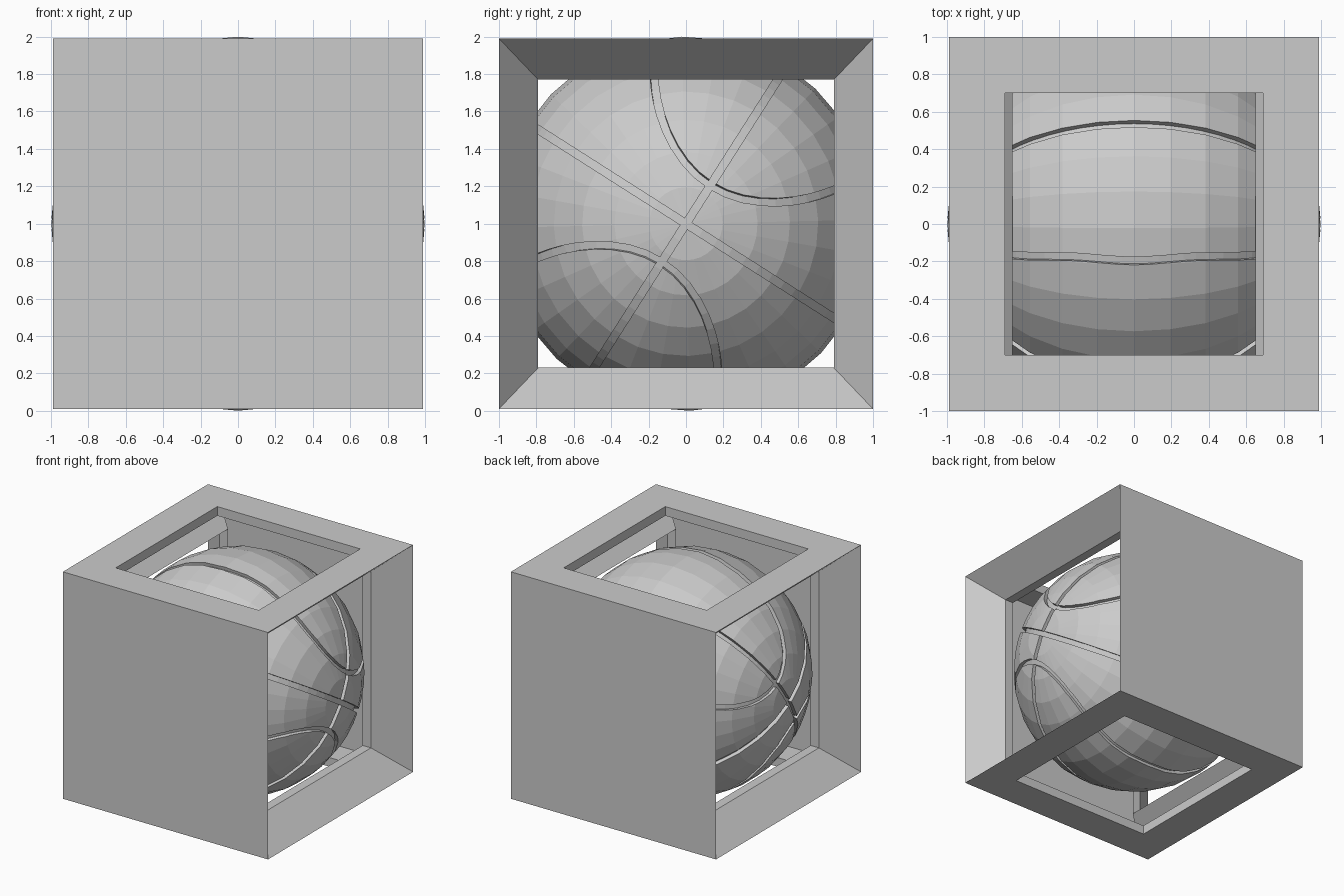
import bpy, bmesh
from math import sin, cos, pi, radians, sqrt
from mathutils import Vector, Matrix

if "Cube" in bpy.data.objects:
    bpy.data.objects.remove(bpy.data.objects["Cube"])

CENTRE = Vector((0, 0, 1))


def finish(bm, name):
    bmesh.ops.recalc_face_normals(bm, faces=bm.faces[:])
    me = bpy.data.meshes.new(name)
    bm.to_mesh(me)
    bm.free()
    ob = bpy.data.objects.new(name, me)
    ob.location = CENTRE
    bpy.context.collection.objects.link(ob)
    return ob


# Display case: hollow shell, solid front and back, open top/bottom and sides
def display_case():
    bm = bmesh.new()

    def corners(x, y, z):
        return {(a, b, c): bm.verts.new((a * x, b * y, c * z))
                for a in (-1, 1) for b in (-1, 1) for c in (-1, 1)}

    outer = corners(.99, 1, .99)
    inner = corners(.815, .92, .91)
    side_rings = [outer, corners(.73, .79, .77), corners(.65, .79, .77), inner]
    top_rings = [outer, corners(.69, .70, .99), corners(.69, .70, .91), inner]
    square = [(-1, -1), (1, -1), (1, 1), (-1, 1)]

    for s in (-1, 1):
        for rings, key in ((side_rings, lambda p: (s, *p)),
                           (top_rings, lambda p: (*p, s))):
            for r0, r1 in zip(rings, rings[1:]):
                for i in range(4):
                    p, q = key(square[i]), key(square[(i + 1) % 4])
                    bm.faces.new((r0[p], r0[q], r1[q], r1[p]))
        # solid front and back walls
        for shell in (outer, inner):
            bm.faces.new([shell[(a, s, c)] for a, c in square])
    # each opening ring touches both shells, so normals are made consistent
    return finish(bm, "display_case")


# Ball: faceted sphere with its poles along x
TURN = radians(57.5)
U = Vector((0, cos(TURN), sin(TURN)))
V = Vector((0, sin(TURN), -cos(TURN)))
X = Vector((1, 0, 0))


def ball_body():
    bm = bmesh.new()
    bmesh.ops.create_uvsphere(bm, u_segments=32, v_segments=16, radius=1)
    rot = Matrix.Rotation(TURN, 4, 'X') @ Matrix.Rotation(pi / 2, 4, 'Y')
    bmesh.ops.transform(bm, matrix=rot, verts=bm.verts[:])
    return finish(bm, "ball")


# Groove cutter: rectangular section swept round a closed path on the sphere
def groove_cutter(path, n=64, half=.021):
    bm = bmesh.new()
    pts = [path(2 * pi * i / n).normalized() for i in range(n)]
    rows = []
    for i, p in enumerate(pts):
        side = p.cross(pts[(i + 1) % n] - pts[i - 1]).normalized() * half
        rows.append([bm.verts.new(p * r + side * k)
                     for r, k in ((.965, -1), (.965, 1), (1.04, 1), (1.04, -1))])
    for i in range(n):
        a, b = rows[i], rows[(i + 1) % n]
        for j in range(4):
            k = (j + 1) % 4
            bm.faces.new((a[j], a[k], b[k], b[j]))
    ob = finish(bm, "groove_cutter")
    ob.hide_render = True
    return ob


def loop_path(sign):
    def path(t):
        s = sin(t) ** 2
        u = .245 + .873 * s - .398 * s * s
        return U * u * sign + (X * cos(t) + V * sin(t)) * sqrt(1 - u * u)
    return path


display_case()
ball = ball_body()
paths = [lambda t: X * cos(t) + U * sin(t),
         lambda t: X * cos(t) + V * sin(t),
         loop_path(1), loop_path(-1)]

# Cut the grooves, then drop the cutters
bpy.context.view_layer.objects.active = ball
ball.select_set(True)
for path in paths:
    cutter = groove_cutter(path)
    mod = ball.modifiers.new("groove", 'BOOLEAN')
    mod.operation = 'DIFFERENCE'
    mod.solver = 'EXACT'
    mod.object = cutter
    bpy.ops.object.modifier_apply(modifier=mod.name)
    bpy.data.objects.remove(cutter, do_unlink=True)
